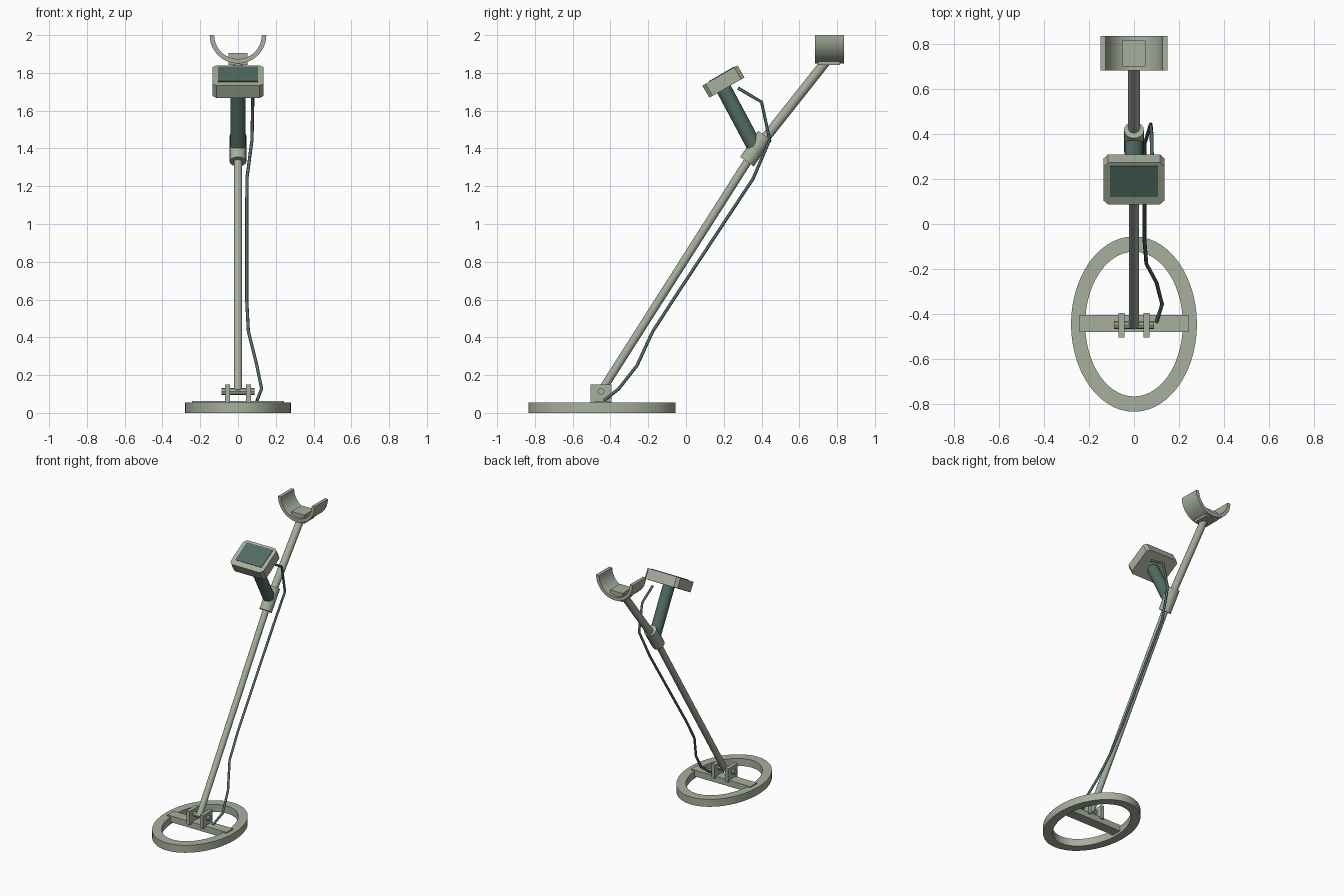
import bpy, bmesh, math
from mathutils import Vector

if "Cube" in bpy.data.objects:
    bpy.data.objects.remove(bpy.data.objects["Cube"])


def material(name, rgb):
    m = bpy.data.materials.new(name)
    m.diffuse_color = (*rgb, 1)
    m.use_nodes = True
    m.node_tree.nodes["Principled BSDF"].inputs["Base Color"].default_value = m.diffuse_color
    return m


SAGE = material("sage grey", (0.39, 0.434, 0.342))
GREEN = material("dark green", (0.084, 0.15, 0.127))


def finish(obj, name, mat, smooth=False):
    obj.name = name
    obj.data.materials.append(mat)
    if smooth:
        bpy.ops.object.select_all(action='DESELECT')
        obj.select_set(True)
        bpy.context.view_layer.objects.active = obj
        bpy.ops.object.shade_smooth_by_angle(angle=math.radians(35))
    return obj


def box(name, center, size, mat, tilt=0.0):
    bpy.ops.mesh.primitive_cube_add(size=1, location=center, rotation=(tilt, 0, 0))
    obj = bpy.context.object
    for v in obj.data.vertices:
        v.co = v.co * Vector(size)
    return finish(obj, name, mat)


def rod(name, a, b, radius, mat, sides=20):
    a, b = Vector(a), Vector(b)
    bpy.ops.mesh.primitive_cylinder_add(vertices=sides, radius=radius, depth=(b - a).length,
                                        location=(a + b) / 2)
    obj = bpy.context.object
    obj.rotation_euler = (b - a).to_track_quat('Z', 'Y').to_euler()
    return finish(obj, name, mat, sides > 8)


def band(name, rings, mat, closed):
    """Skin a four-sided cross-section through a list of point rings."""
    bm = bmesh.new()
    rows = [[bm.verts.new(p) for p in ring] for ring in rings]
    n = len(rows)
    for i in range(n if closed else n - 1):
        r, s = rows[i], rows[(i + 1) % n]
        for k in range(4):
            bm.faces.new((r[k], r[(k + 1) % 4], s[(k + 1) % 4], s[k]))
    if not closed:
        bm.faces.new(rows[0])
        bm.faces.new(rows[-1])
    bmesh.ops.recalc_face_normals(bm, faces=bm.faces)
    mesh = bpy.data.meshes.new(name)
    bm.to_mesh(mesh)
    bm.free()
    obj = bpy.data.objects.new(name, mesh)
    bpy.context.collection.objects.link(obj)
    return finish(obj, name, mat, True)


# Oval search coil
coil = []
for i in range(56):
    c, s = math.cos(math.tau * i / 56), math.sin(math.tau * i / 56)
    coil.append([(rx * c, -0.445 + ry * s, z) for rx, ry, z in
                 ((0.28, 0.39, 0), (0.28, 0.39, 0.055), (0.217, 0.322, 0.055), (0.217, 0.322, 0))])
band("search_coil", coil, SAGE, True)

# Crossbar, hinge brackets and pin
box("coil_crossbar", (0, -0.443, 0.04), (0.486, 0.076, 0.046), SAGE)
for side, x in (("left", -0.055), ("right", 0.055)):
    box("hinge_bracket_" + side, (x, -0.45, 0.1), (0.027, 0.11, 0.1), SAGE)
rod("hinge_pin", (-0.088, -0.45, 0.113), (0.088, -0.45, 0.113), 0.018, SAGE, 8)

# Shaft with a slight bend hidden in the sleeve
rod("lower_shaft", (0, -0.45, 0.113), (0, 0.37, 1.40), 0.022, SAGE)
rod("upper_shaft", (0, 0.37, 1.392), (0, 0.742, 1.862), 0.026, SAGE)
rod("shaft_sleeve", (0, 0.323, 1.33), (0, 0.418, 1.468), 0.044, SAGE)

# Handle
rod("hand_grip", (0, 0.195, 1.725), (0, 0.363, 1.41), 0.041, GREEN)

# Control box with clipped corners, and its screen
TILT = math.radians(30)
center = Vector((0, 0.198, 1.754))
up = Vector((0, -math.sin(TILT), math.cos(TILT)))
along = Vector((0, math.cos(TILT), math.sin(TILT)))
case = box("control_box", center, (0.27, 0.215, 0.074), SAGE, TILT)
bm = bmesh.new()
bm.from_mesh(case.data)
corners = [e for e in bm.edges if abs(e.verts[0].co.z - e.verts[1].co.z) > 0.05]
bmesh.ops.bevel(bm, geom=corners, offset=0.02, segments=1, affect='EDGES')
bm.to_mesh(case.data)
bm.free()
box("screen", center + up * 0.038 + along * 0.012, (0.214, 0.156, 0.005), GREEN, TILT)

# Arm cuff and mounting plate
cuff = []
for i in range(25):
    a = math.pi + math.pi * i / 24
    cuff.append([(r * math.cos(a), y, 2 + r * math.sin(a)) for r, y in
                 ((0.15, 0.682), (0.15, 0.836), (0.126, 0.836), (0.126, 0.682))])
band("arm_cuff", cuff, SAGE, False)
box("cuff_mount", (0, 0.758, 1.874), (0.102, 0.116, 0.064), SAGE)

# Cable from the control box down to the coil
path = [(0.08, 0.275, 1.72), (0.078, 0.40, 1.646), (0.074, 0.443, 1.445),
        (0.047, 0.355, 1.24), (0.046, -0.067, 0.60), (0.055, -0.177, 0.43),
        (0.1, -0.26, 0.25), (0.125, -0.357, 0.127), (0.1, -0.435, 0.064)]
curve = bpy.data.curves.new("cable", 'CURVE')
curve.dimensions = '3D'
curve.bevel_depth = 0.0085
curve.bevel_resolution = 2
curve.use_fill_caps = True
spline = curve.splines.new('POLY')
spline.points.add(len(path) - 1)
for point, co in zip(spline.points, path):
    point.co = (*co, 1)
cable = bpy.data.objects.new("cable", curve)
bpy.context.collection.objects.link(cable)
curve.materials.append(GREEN)
